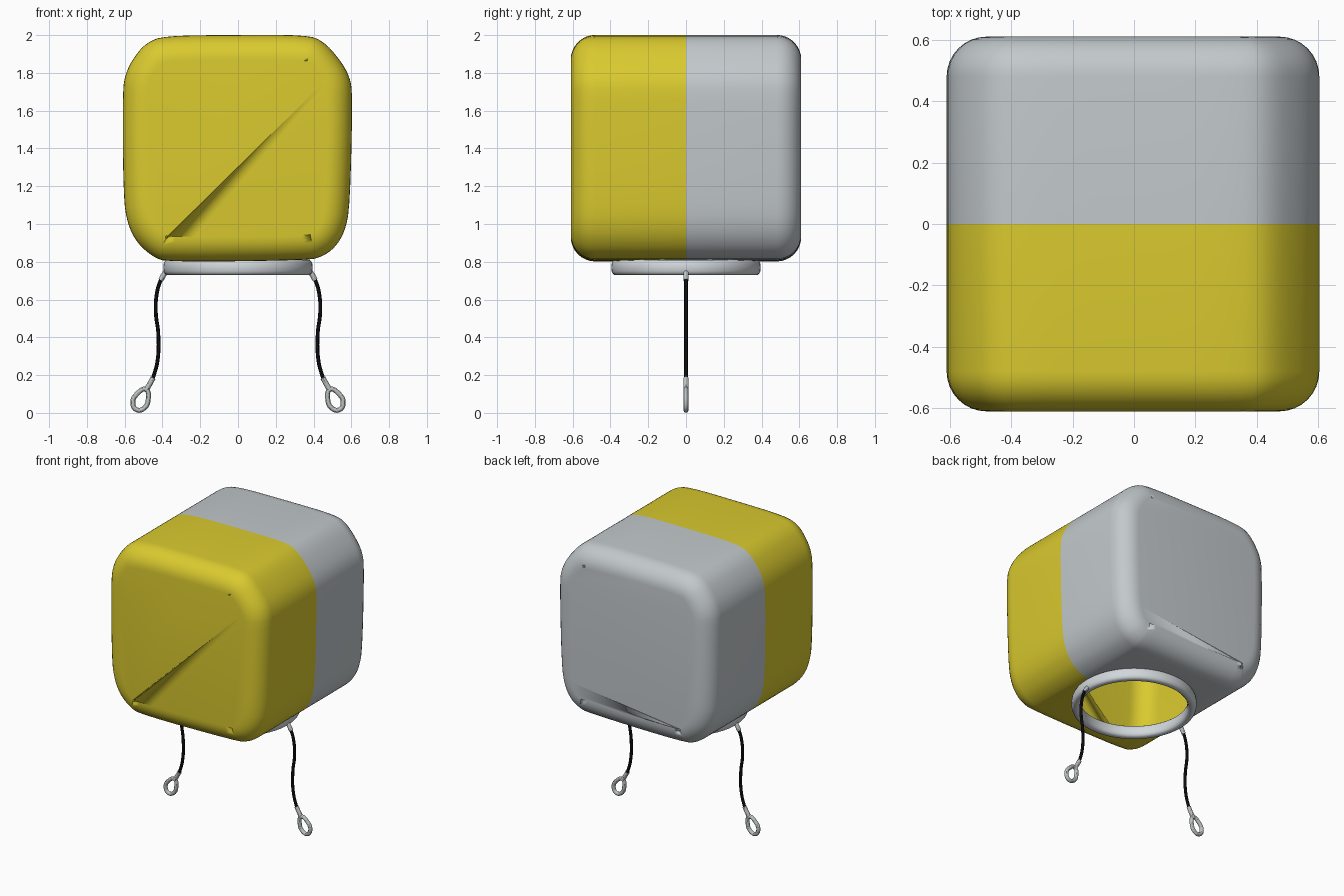
import bpy, bmesh, math
from mathutils import Vector

if "Cube" in bpy.data.objects:
    bpy.data.objects.remove(bpy.data.objects["Cube"])


def material(name, rgb):
    m = bpy.data.materials.new(name)
    m.diffuse_color = (*rgb, 1)
    m.use_nodes = True
    m.node_tree.nodes["Principled BSDF"].inputs["Base Color"].default_value = m.diffuse_color
    return m


YELLOW = material("yellow fabric", (0.70, 0.59, 0.028))
GREY = material("grey fabric", (0.54, 0.58, 0.60))
RING = material("light grey ring", (0.64, 0.68, 0.71))
METAL = material("metal grey", (0.50, 0.53, 0.53))
BLACK = material("black cable", (0.004, 0.004, 0.005))


def make_object(name, bm, mats):
    bmesh.ops.recalc_face_normals(bm, faces=bm.faces[:])
    for f in bm.faces:
        f.smooth = True
    me = bpy.data.meshes.new(name)
    bm.to_mesh(me)
    bm.free()
    for m in mats:
        me.materials.append(m)
    ob = bpy.data.objects.new(name, me)
    bpy.context.collection.objects.link(ob)
    return ob


def activate(ob):
    bpy.ops.object.select_all(action='DESELECT')
    ob.select_set(True)
    bpy.context.view_layer.objects.active = ob


def chaikin(pts):
    out = []
    for a, b in zip(pts, pts[1:] + pts[:1]):
        out += [a.lerp(b, 0.25), a.lerp(b, 0.75)]
    return out


# inflated body: front outline (x, z), clockwise from the left side
outline = [Vector(p) for p in (
    (-.612, 1.70), (-.595, 1.80), (-.55, 1.885), (-.485, 1.96), (-.39, 1.997),
    (0, 2.001), (.36, 2.001), (.45, 1.97), (.54, 1.87), (.592, 1.78),
    (.607, 1.68), (.593, 1.10), (.567, .96), (.51, .87), (.44, .825),
    (.37, .808), (-.37, .798), (-.45, .825), (-.535, .90), (-.585, 1.0),
    (-.607, 1.14))]
outline = chaikin(chaikin(outline))
n = len(outline)
inward = []
for i in range(n):
    t = (outline[(i + 1) % n] - outline[i - 1]).normalized()
    inward.append(Vector((t.y, -t.x)))

R, DEPTH, STEPS = 0.13, 0.61, 8
half = [(DEPTH - R + R * math.sin(a), R * (1 - math.cos(a)))
        for a in (math.pi / 2 * k / STEPS for k in range(STEPS + 1))]
layers = [(-y, d) for y, d in reversed(half)] + [(0, 0)] + half

bm = bmesh.new()
loops = []
for y, d in layers:
    pts = [p + w * d for p, w in zip(outline, inward)]
    loops.append([bm.verts.new((p.x, y, p.y)) for p in pts])
for a, b in zip(loops, loops[1:]):
    for i in range(n):
        j = (i + 1) % n
        bm.faces.new((a[i], a[j], b[j], b[i]))
bm.faces.new(loops[0])
bm.faces.new(loops[-1])
for f in bm.faces:
    f.material_index = 0 if f.calc_center_median().y < 0 else 1
body = make_object("inflated_body", bm, (YELLOW, GREY))

# round opening under the body
HOLE = 0.35
bm = bmesh.new()
bmesh.ops.create_cone(bm, cap_ends=True, segments=48, radius1=HOLE, radius2=HOLE, depth=0.8)
cutter = make_object("opening_cutter", bm, ())
cutter.location.z = 1.0
cutter.hide_render = True
mod = body.modifiers.new("opening", 'BOOLEAN')
mod.operation, mod.solver, mod.object = 'DIFFERENCE', 'EXACT', cutter
bpy.context.view_layer.update()
activate(body)
bpy.ops.object.modifier_apply(modifier=mod.name)
bpy.data.objects.remove(cutter)
bm = bmesh.new()
bm.from_mesh(body.data)
walls = []
for f in bm.faces:
    if all(math.hypot(v.co.x, v.co.y) < HOLE + 0.002 for v in f.verts) \
            and 0.83 < f.calc_center_median().z < 1.6:
        walls.append(f)
bmesh.ops.delete(bm, geom=walls, context='FACES')
for f in bm.faces:
    f.smooth = True
bm.to_mesh(body.data)
bm.free()

# opening ring with a squarish rounded section
bm = bmesh.new()
SEG, SEC = 64, 16
rows = []
for i in range(SEG):
    a = 2 * math.pi * i / SEG
    row = []
    for k in range(SEC):
        t = 2 * math.pi * k / SEC
        c, s = math.cos(t), math.sin(t)
        r = 0.366 + 0.029 * math.copysign(abs(c) ** 0.75, c)
        z = 0.77 + 0.041 * math.copysign(abs(s) ** 0.75, s)
        row.append(bm.verts.new((r * math.cos(a), r * math.sin(a), z)))
    rows.append(row)
for i in range(SEG):
    a, b = rows[i], rows[(i + 1) % SEG]
    for k in range(SEC):
        m = (k + 1) % SEC
        bm.faces.new((a[k], a[m], b[m], b[k]))
make_object("opening_ring", bm, (RING,))


def tube(name, pts, radius, mat, side, cyclic=False):
    """Round tube along a smooth path in the xz plane."""
    cu = bpy.data.curves.new(name, 'CURVE')
    cu.dimensions = '3D'
    cu.bevel_depth, cu.bevel_resolution = radius, 4
    cu.use_fill_caps = True
    cu.resolution_u = 8
    sp = cu.splines.new('BEZIER')
    sp.bezier_points.add(len(pts) - 1)
    for bp, (x, z) in zip(sp.bezier_points, pts):
        bp.co = (side * x, 0, z)
        bp.handle_left_type = bp.handle_right_type = 'AUTO'
    sp.use_cyclic_u = cyclic
    cu.materials.append(mat)
    ob = bpy.data.objects.new(name, cu)
    bpy.context.collection.objects.link(ob)
    activate(ob)
    bpy.ops.object.convert(target='MESH')
    activate(bpy.context.view_layer.objects.active)
    bpy.ops.object.shade_smooth_by_angle()


# hanging cables with end sleeves and eyelets, mirrored left and right
for side, label in ((-1, "left"), (1, "right")):
    tube(label + "_cable", [(.39, .735), (.41, .70), (.43, .63), (.435, .53), (.422, .42),
                            (.427, .27), (.455, .17)], .010, BLACK, side)
    tube(label + "_top_sleeve", [(.378, .75), (.390, .735), (.409, .703)], .014, METAL, side)
    tube(label + "_bottom_sleeve", [(.450, .185), (.465, .157), (.486, .122)], .014, METAL, side)
    tube(label + "_eyelet", [(.488, .124), (.475, .075), (.495, .027), (.535, .016),
                             (.557, .055), (.532, .103)], .013, METAL, side, True)
